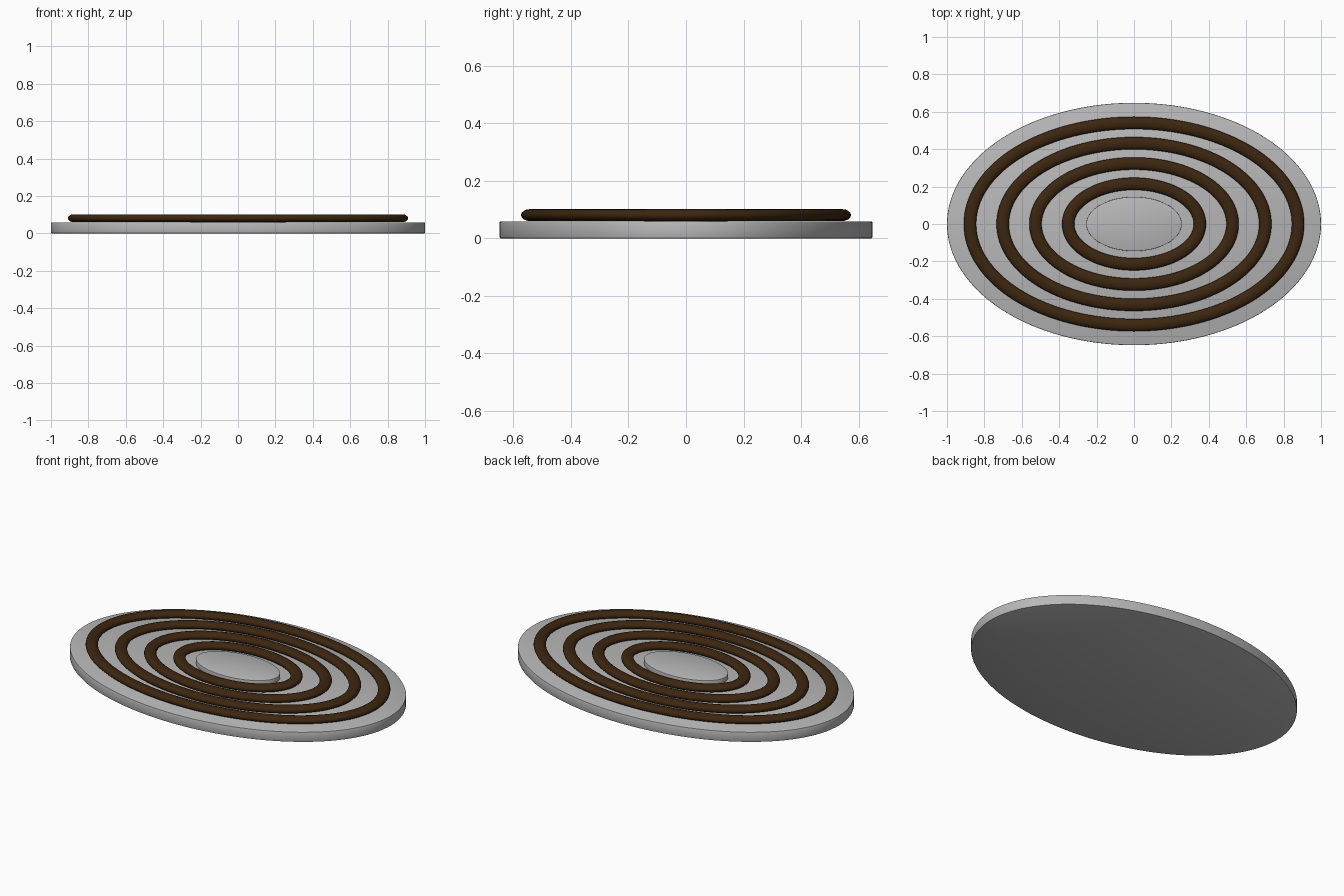
import bpy
import bmesh
from math import cos, sin, hypot, radians, tau

cube = bpy.data.objects.get("Cube")
if cube:
    bpy.data.objects.remove(cube, do_unlink=True)


def material(name, color):
    mat = bpy.data.materials.new(name)
    mat.use_nodes = True
    mat.diffuse_color = color
    mat.node_tree.nodes["Principled BSDF"].inputs["Base Color"].default_value = color
    return mat


grey = material("light_grey", (0.48, 0.48, 0.48, 1))
brown = material("dark_brown", (0.045, 0.019, 0.005, 1))


def finish(name, bm, mat):
    bmesh.ops.recalc_face_normals(bm, faces=bm.faces)
    mesh = bpy.data.meshes.new(name)
    bm.to_mesh(mesh)
    bm.free()
    mesh.materials.append(mat)
    obj = bpy.data.objects.new(name, mesh)
    bpy.context.collection.objects.link(obj)
    bpy.ops.object.select_all(action="DESELECT")
    obj.select_set(True)
    bpy.context.view_layer.objects.active = obj
    bpy.ops.object.shade_smooth_by_angle(angle=radians(35))
    return obj


def oval_plate(name, rx, ry, z0, z1, bevel):
    """Flat oval slab with slightly eased rims."""
    bm = bmesh.new()
    bmesh.ops.create_cone(bm, cap_ends=True, segments=128,
                          radius1=1, radius2=1, depth=1)
    for v in bm.verts:
        v.co = (v.co.x * rx, v.co.y * ry, z0 if v.co.z < 0 else z1)
    rims = [e for e in bm.edges if abs(e.verts[0].co.z - e.verts[1].co.z) < 1e-6]
    bmesh.ops.bevel(bm, geom=rims, offset=bevel, segments=2,
                    affect="EDGES", profile=0.5)
    return finish(name, bm, mat=grey)


def oval_ring(name, rx, ry, z, half_width, half_height, steps=128, sides=16):
    """Flattened tube of even width swept around an oval."""
    bm = bmesh.new()
    loops = []
    for i in range(steps):
        a = tau * i / steps
        nx, ny = cos(a) * ry, sin(a) * rx
        length = hypot(nx, ny)
        loop = []
        for j in range(sides):
            b = tau * j / sides
            out = half_width * cos(b) / length
            loop.append(bm.verts.new((rx * cos(a) + nx * out,
                                      ry * sin(a) + ny * out,
                                      z + half_height * sin(b))))
        loops.append(loop)
    for i in range(steps):
        p, q = loops[i], loops[(i + 1) % steps]
        for j in range(sides):
            k = (j + 1) % sides
            bm.faces.new((p[j], q[j], q[k], p[k]))
    return finish(name, bm, mat=brown)


# Base slab and raised centre
oval_plate("base_plate", 1.0, 0.648, 0, 0.059, 0.004)
oval_plate("centre_disc", 0.255, 0.145, 0.055, 0.087, 0.002)

# Four evenly spaced concentric rings
for n in range(4):
    oval_ring(f"ring_{n + 1}", 0.352 + 0.175 * n, 0.215 + 0.1085 * n,
              0.081, 0.033, 0.021)
